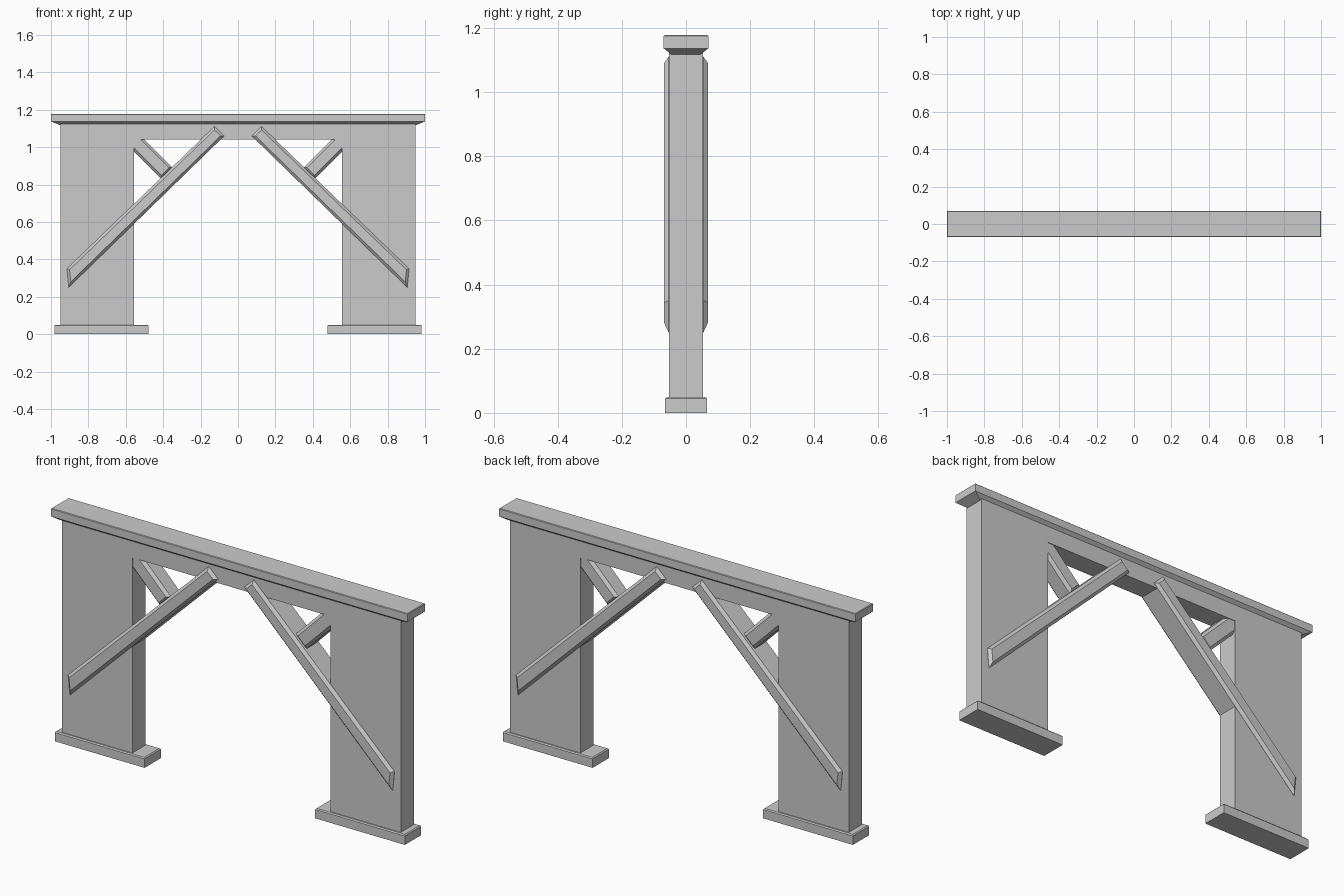
import bpy
import bmesh

cube = bpy.data.objects.get("Cube")
if cube:
    bpy.data.objects.remove(cube)

grey = bpy.data.materials.new("plain_grey")
grey.use_nodes = True
colour = (0.6, 0.6, 0.6, 1)
grey.diffuse_color = colour
grey.node_tree.nodes["Principled BSDF"].inputs["Base Color"].default_value = colour


def prism(name, outline, depth, chamfer=0.0):
    """Extrude an x-z outline through y, optionally chamfering both faces."""
    bm = bmesh.new()
    front = bm.faces.new([bm.verts.new((x, -depth, z)) for x, z in outline])
    made = bmesh.ops.extrude_face_region(bm, geom=[front], use_keep_orig=True)
    for v in made["geom"]:
        if isinstance(v, bmesh.types.BMVert):
            v.co.y = depth
    bmesh.ops.recalc_face_normals(bm, faces=bm.faces)
    if chamfer:
        rim = [e for e in bm.edges if abs(e.verts[0].co.y - e.verts[1].co.y) < 1e-5]
        bmesh.ops.bevel(bm, geom=rim, offset=chamfer, segments=1, affect='EDGES')
    return finish(name, bm)


def finish(name, bm):
    bmesh.ops.recalc_face_normals(bm, faces=bm.faces)
    mesh = bpy.data.meshes.new(name)
    bm.to_mesh(mesh)
    bm.free()
    mesh.materials.append(grey)
    obj = bpy.data.objects.new(name, mesh)
    bpy.context.collection.objects.link(obj)
    return obj


def stack(name, centre_x, levels):
    """Rectangular block lofted through (half x, half y, z) levels."""
    bm = bmesh.new()
    rings = [[bm.verts.new((centre_x + sx * hx, sy * hy, z))
              for sx, sy in ((-1, -1), (1, -1), (1, 1), (-1, 1))]
             for hx, hy, z in levels]
    bm.faces.new(rings[0])
    bm.faces.new(rings[-1])
    for low, high in zip(rings, rings[1:]):
        for i in range(4):
            j = (i + 1) % 4
            bm.faces.new((low[i], low[j], high[j], high[i]))
    return finish(name, bm)


# Portal wall: two piers joined by a lintel
half = [(0.555, 1.04), (0.555, 0.02), (0.95, 0.02), (0.95, 1.13)]
prism("portal_wall", half + [(-x, z) for x, z in reversed(half)], 0.053)

# Top beam with a tapered underside
stack("top_beam", 0, [(0.95, 0.045, 1.117), (1.0, 0.07, 1.137),
                      (1.0, 0.07, 1.175), (0.997, 0.067, 1.178)])

for side, s in (("left", 1), ("right", -1)):
    # Foot plate
    stack(side + "_foot", s * 0.73, [(0.252, 0.065, 0), (0.252, 0.065, 0.045),
                                     (0.247, 0.06, 0.05)])
    # Long diagonal brace, lower end cut upright
    long_brace = [(0.126, 1.111), (0.073, 1.06), (0.905, 0.25), (0.915, 0.35)]
    prism(side + "_long_brace", [(s * x, z) for x, z in long_brace], 0.068, 0.014)
    # Short brace into the corner of the opening
    short_brace = [(0.61, 1.15), (0.67, 1.09), (0.41, 0.83), (0.35, 0.89)]
    prism(side + "_short_brace", [(s * x, z) for x, z in short_brace], 0.05, 0.014)
